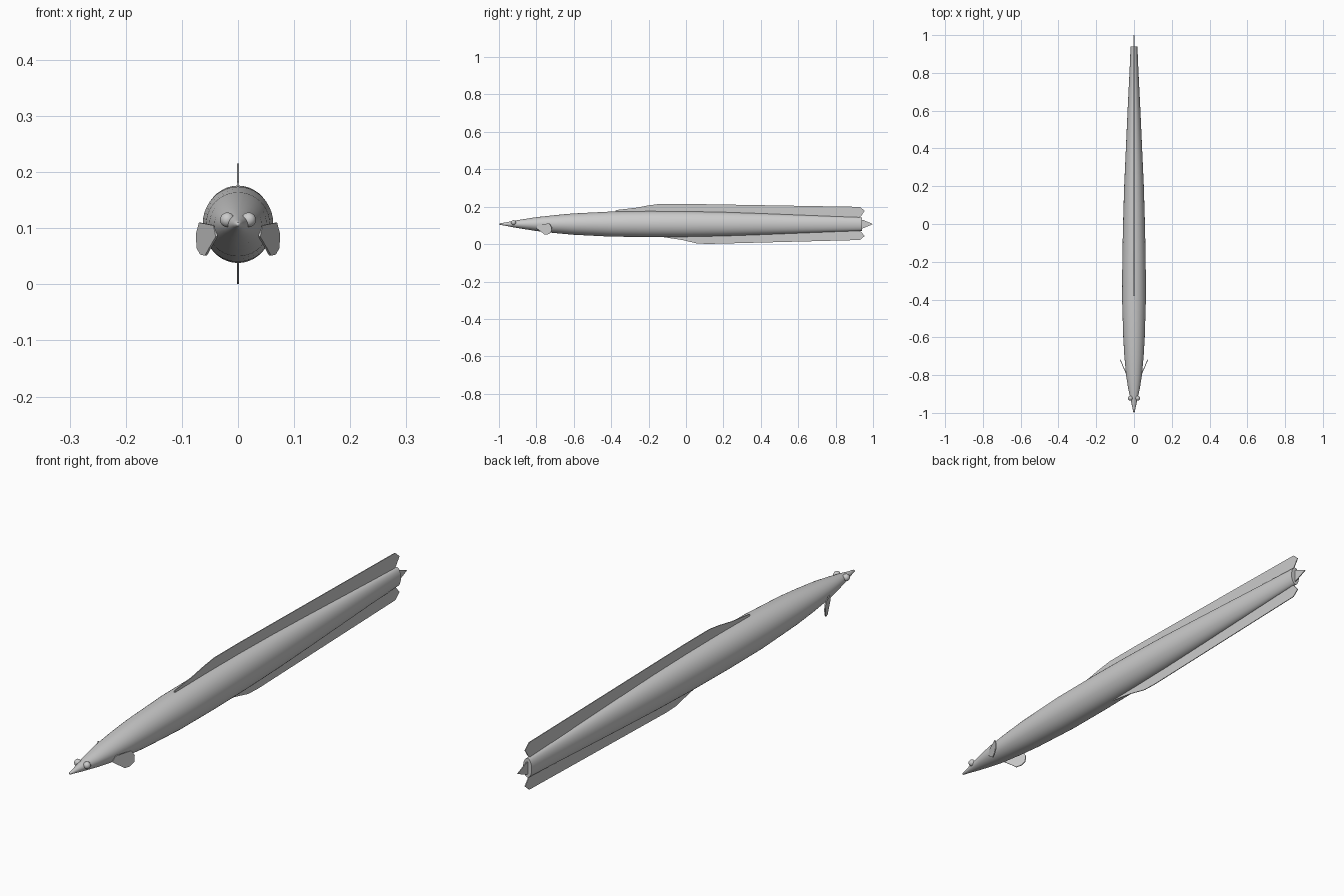
import bpy, bmesh, math
from mathutils import Vector

if "Cube" in bpy.data.objects:
    bpy.data.objects.remove(bpy.data.objects["Cube"])

AXIS = 0.107  # height of the body's centre line
SIDES = 40

skin = bpy.data.materials.new("plain_grey")
skin.use_nodes = True
GREY = (0.6, 0.6, 0.6, 1)
skin.diffuse_color = GREY
skin.node_tree.nodes["Principled BSDF"].inputs["Base Color"].default_value = GREY


def finish(name, bm, smooth=True):
    bmesh.ops.recalc_face_normals(bm, faces=bm.faces)
    mesh = bpy.data.meshes.new(name)
    bm.to_mesh(mesh)
    bm.free()
    obj = bpy.data.objects.new(name, mesh)
    bpy.context.collection.objects.link(obj)
    mesh.materials.append(skin)
    if smooth:
        bpy.ops.object.select_all(action="DESELECT")
        obj.select_set(True)
        bpy.context.view_layer.objects.active = obj
        bpy.ops.object.shade_smooth_by_angle(angle=math.radians(40))
    return obj


def plate(name, outline, side, thickness=0.003):
    """Thin fin from 3D outline points, thickened along the side direction."""
    bm = bmesh.new()
    offset = Vector(side).normalized() * thickness
    face = bm.faces.new([bm.verts.new(Vector(p) - offset / 2) for p in outline])
    grown = bmesh.ops.extrude_face_region(bm, geom=[face], use_keep_orig=True)
    moved = [g for g in grown["geom"] if isinstance(g, bmesh.types.BMVert)]
    bmesh.ops.translate(bm, verts=moved, vec=offset)
    return finish(name, bm, smooth=False)


# Body: elliptical rings along y as (y, half width, half height)
stations = [(-0.995, 0.004, 0.004), (-0.97, 0.009, 0.008), (-0.93, 0.018, 0.016),
            (-0.87, 0.031, 0.026), (-0.8, 0.042, 0.037), (-0.7, 0.051, 0.048),
            (-0.6, 0.057, 0.057), (-0.4, 0.063, 0.067), (-0.2, 0.062, 0.069),
            (0, 0.058, 0.068), (0.2, 0.052, 0.064), (0.4, 0.043, 0.057),
            (0.6, 0.034, 0.049), (0.8, 0.024, 0.041), (0.94, 0.018, 0.036)]
bm = bmesh.new()
rings = []
for y, w, h in stations:
    angles = [math.tau * i / SIDES for i in range(SIDES)]
    rings.append([bm.verts.new((w * math.cos(a), y, AXIS + h * math.sin(a))) for a in angles])
for a, b in zip(rings, rings[1:]):
    for i in range(SIDES):
        j = (i + 1) % SIDES
        bm.faces.new((a[i], a[j], b[j], b[i]))
nose = bm.verts.new((0, -1, AXIS))
for i in range(SIDES):
    bm.faces.new((nose, rings[0][i], rings[0][(i + 1) % SIDES]))
bm.faces.new(rings[-1])
finish("body", bm)

# Long upright fins and the pointed tail as (y, z) outlines
upright = {
    "dorsal_fin": [(-0.38, 0.165), (-0.375, 0.182), (-0.27, 0.194), (-0.2, 0.207), (-0.14, 0.215),
                   (0, 0.215), (0.93, 0.199), (0.955, 0.178), (0.935, 0.148), (0.9, 0.13),
                   (0, 0.15)],
    "anal_fin": [(-0.12, 0.05), (-0.12, 0.037), (-0.02, 0.022), (0.06, 0.003), (0.12, 0.001),
                 (0.93, 0.022), (0.955, 0.043), (0.935, 0.067), (0.9, 0.085), (0.2, 0.06)],
    "tail_fin": [(0.93, 0.13), (0.945, 0.13), (1, AXIS), (0.945, 0.084), (0.93, 0.084)],
}
for name, outline in upright.items():
    plate(name, [(0, y, z) for y, z in outline], (1, 0, 0))

# Paired pectoral fins and eyes
pectoral = [(-0.8, 0.085), (-0.79, 0.105), (-0.73, 0.11), (-0.718, 0.09), (-0.72, 0.065),
            (-0.735, 0.053), (-0.755, 0.051), (-0.77, 0.063)]
for label, s in (("left", 1), ("right", -1)):
    plate(label + "_pectoral_fin", [(s * (0.04 + 0.43 * (y + 0.795)), y, z) for y, z in pectoral],
          (s, -0.43, 0), 0.004)
    bm = bmesh.new()
    bmesh.ops.create_uvsphere(bm, u_segments=20, v_segments=12, radius=0.013)
    bmesh.ops.translate(bm, verts=bm.verts, vec=(s * 0.019, -0.922, 0.115))
    finish(label + "_eye", bm)
